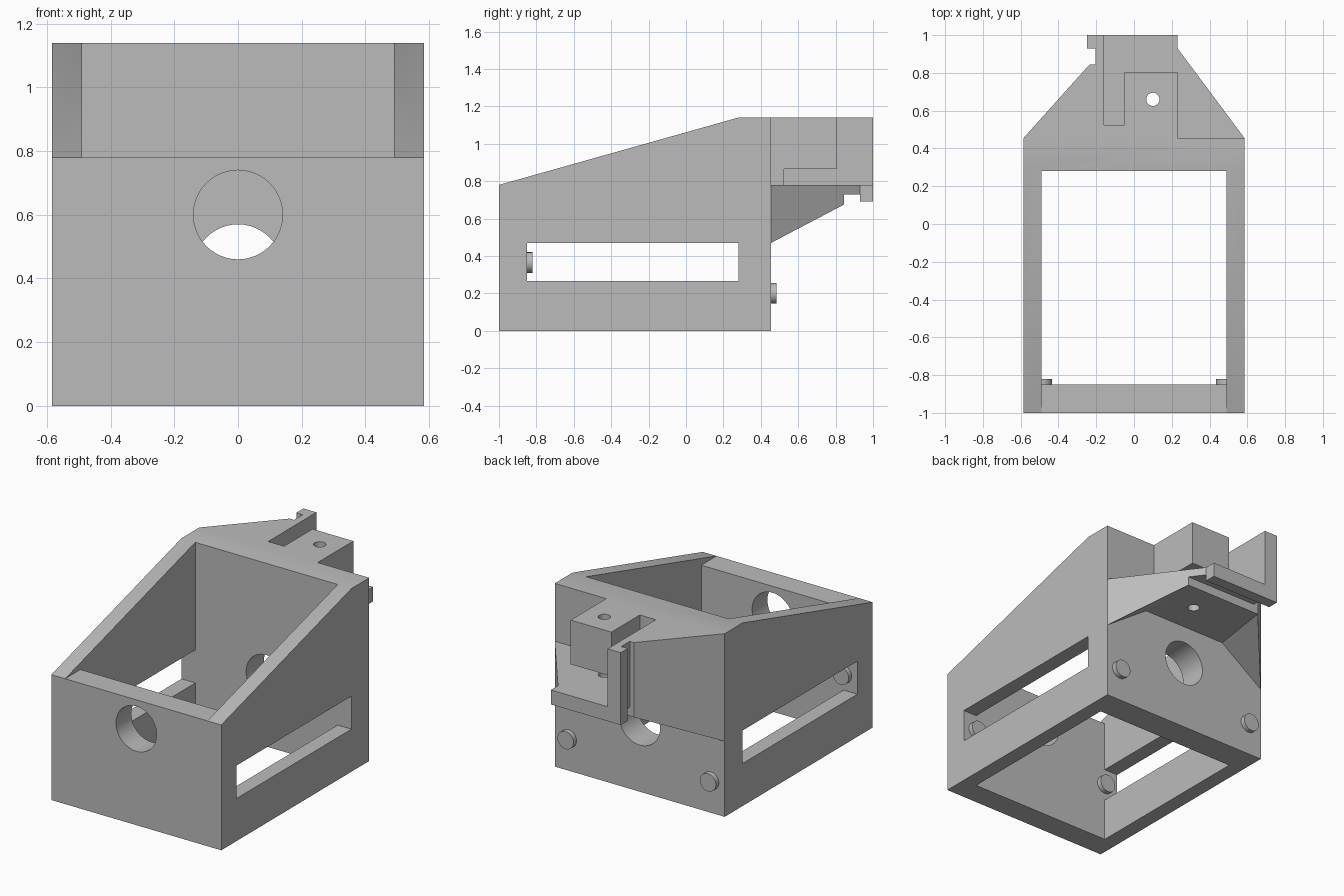
import bpy
import bmesh
from math import radians, pi
from mathutils import Matrix

cube = bpy.data.objects.get("Cube")
if cube:
    bpy.data.objects.remove(cube, do_unlink=True)

grey = bpy.data.materials.new("plain_grey")
grey.use_nodes = True
grey.diffuse_color = (0.5, 0.5, 0.5, 1)
grey.node_tree.nodes["Principled BSDF"].inputs["Base Color"].default_value = (0.5, 0.5, 0.5, 1)


def finish(name, bm):
    bmesh.ops.recalc_face_normals(bm, faces=bm.faces)
    mesh = bpy.data.meshes.new(name)
    bm.to_mesh(mesh)
    bm.free()
    mesh.materials.append(grey)
    obj = bpy.data.objects.new(name, mesh)
    bpy.context.collection.objects.link(obj)
    return obj


def prism(name, outline, low, high, axis="z"):
    """Extrude an outline along z (points x, y) or along x (points y, z)."""
    def place(p, t):
        return (p[0], p[1], t) if axis == "z" else (t, p[0], p[1])
    bm = bmesh.new()
    face = bm.faces.new([bm.verts.new(place(p, low)) for p in outline])
    new = bmesh.ops.extrude_face_region(bm, geom=[face])["geom"]
    step = place((0, 0), high - low)
    bmesh.ops.translate(bm, vec=step, verts=[v for v in new if isinstance(v, bmesh.types.BMVert)])
    return finish(name, bm)


def box(name, x0, x1, y0, y1, z0, z1):
    return prism(name, [(x0, y0), (x1, y0), (x1, y1), (x0, y1)], z0, z1)


def rod(name, centre, radius, length, axis="y"):
    bm = bmesh.new()
    turn = Matrix.Rotation(pi / 2, 4, "X") if axis == "y" else Matrix.Identity(4)
    bmesh.ops.create_cone(bm, cap_ends=True, segments=48, radius1=radius, radius2=radius,
                          depth=length, matrix=Matrix.Translation(centre) @ turn)
    return finish(name, bm)


def hull(name, points):
    bm = bmesh.new()
    for p in points:
        bm.verts.new(p)
    bmesh.ops.convex_hull(bm, input=bm.verts)
    bmesh.ops.dissolve_limit(bm, angle_limit=0.01, verts=bm.verts, edges=bm.edges)
    return finish(name, bm)


def combine(target, others, operation):
    """Apply a boolean with each helper, then drop the helper."""
    bpy.context.view_layer.objects.active = target
    for other in others:
        other.hide_render = True
        mod = target.modifiers.new("combine", "BOOLEAN")
        mod.operation, mod.solver, mod.object = operation, "EXACT", other
        bpy.ops.object.modifier_apply(modifier=mod.name)
        bpy.data.objects.remove(other, do_unlink=True)


def smooth(obj):
    bpy.ops.object.select_all(action="DESELECT")
    obj.select_set(True)
    bpy.context.view_layer.objects.active = obj
    bpy.ops.object.shade_smooth_by_angle(angle=radians(20))


W, IN = 0.585, 0.49             # outer and inner half widths
FRONT, BACK = -0.85, 0.28       # inner faces of the end walls
REAR = 0.455                    # rear face of the housing
TOP, SHELF = 1.14, 0.78         # top and shelf heights

# Housing: sloped shell, open above and below
housing = prism("housing", [(-1, 0), (REAR, 0), (REAR, TOP), (BACK, TOP), (-1, SHELF)], -W, W, "x")
combine(housing, [
    box("cavity", -IN, IN, FRONT, BACK, -0.2, 1.4),
    box("front_wall_top", -IN, IN, -1.1, FRONT + 0.02, SHELF, 1.4),
    box("side_slots", -0.8, 0.8, FRONT, BACK, 0.265, 0.47),
    rod("front_hole", (0, -0.95, 0.6), 0.14, 0.4),
    rod("rear_hole", (0, 0.37, 0.43), 0.14, 0.4),
], "DIFFERENCE")
smooth(housing)

# Bracket: tall left half with the end post, down to the shelf
bracket = prism("mount_bracket", [
    (-W, REAR), (-0.235, 0.845), (-0.205, 0.845), (-0.205, 0.93), (-0.25, 0.93), (-0.25, 1),
    (-0.16, 1), (-0.16, 0.525), (0.23, 0.525), (0.23, REAR)], SHELF, TOP)

# Shelf, hooked lip, overhanging block and the tapered side gussets
parts = [
    prism("shelf", [(-0.29, REAR), (0.29, REAR), (0.294, 0.845), (-0.235, 0.845)], 0.675, SHELF),
    prism("shelf_edge", [(-0.205, 0.845), (0.294, 0.845), (0.23, 0.93), (-0.205, 0.93)], 0.73, SHELF),
    box("lip", -0.25, 0.23, 0.93, 1, 0.69, SHELF),
    box("block", -0.05, 0.23, 0.525, 0.805, 0.865, TOP),
]
for side, tip in ((1, 0.294), (-1, 0.235)):
    corners = [(W, REAR, 0.47), (0.29, REAR, 0.675), (tip, 0.845, 0.675)]
    corners += [(x, y, SHELF) for x, y, z in corners]
    parts.append(hull("gusset", [(side * x, y, z) for x, y, z in corners]))
combine(bracket, parts, "UNION")
combine(bracket, [rod("screw_hole", (0.1, 0.66, 0.9), 0.035, 1, "z")], "DIFFERENCE")
smooth(bracket)

# Round pegs: inside the front wall and on the rear face
for side, label in ((1, "left"), (-1, "right")):
    smooth(rod("front_peg_" + label, (side * IN, FRONT + 0.015, 0.365), 0.055, 0.03))
    smooth(rod("rear_peg_" + label, (side * IN, REAR + 0.015, 0.2), 0.055, 0.03))
